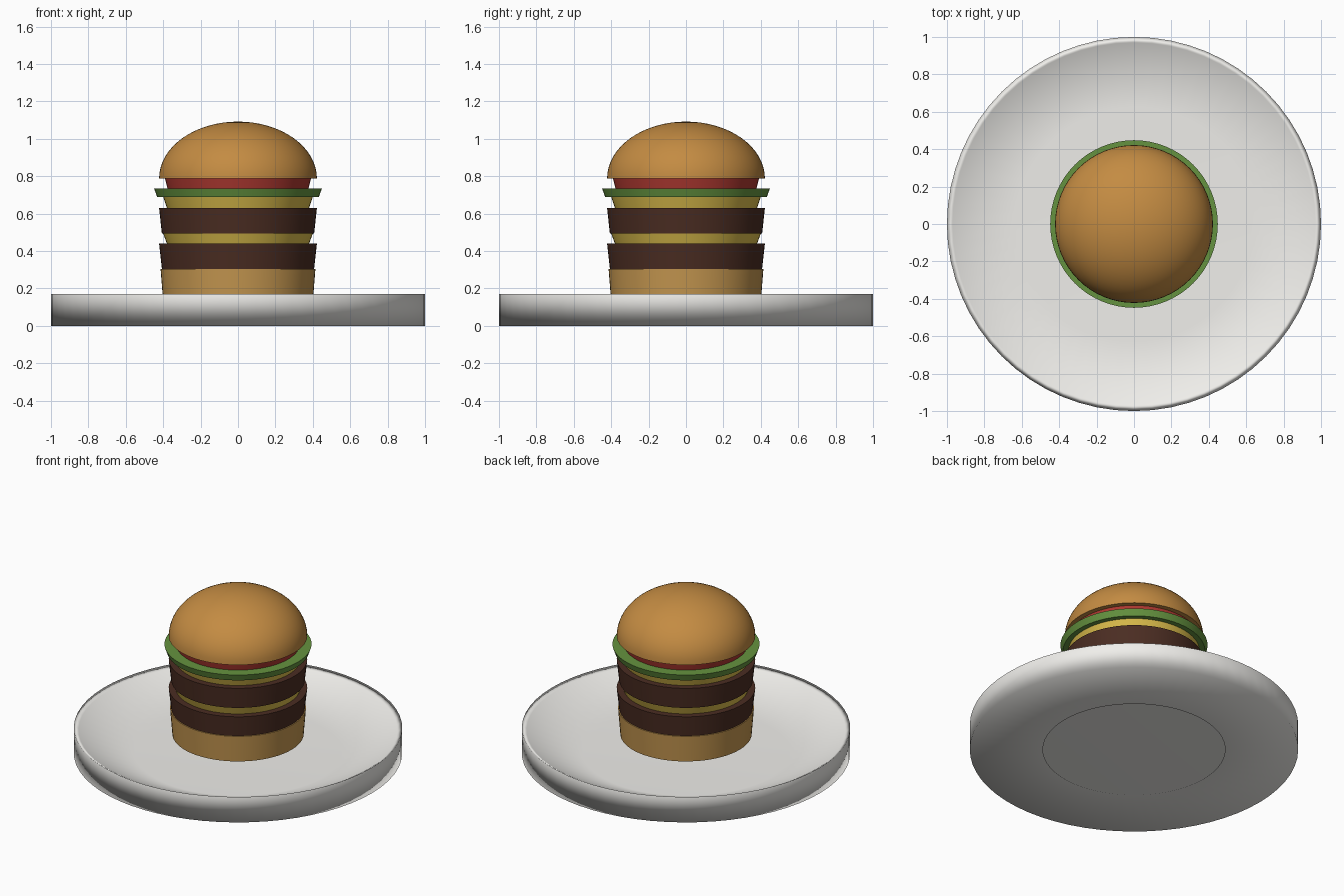
import bpy, bmesh
from math import sin, cos, pi

if "Cube" in bpy.data.objects:
    bpy.data.objects.remove(bpy.data.objects["Cube"])

SEG = 64


def material(name, rgb):
    m = bpy.data.materials.new(name)
    m.diffuse_color = (*rgb, 1)
    m.use_nodes = True
    m.node_tree.nodes["Principled BSDF"].inputs["Base Color"].default_value = m.diffuse_color
    return m


def lathe(name, profile, mat, sharp=True, cap_start=True):
    """Spin an (r, z) profile about z; open ends are capped, r = 0 is a pole."""
    bm = bmesh.new()
    rings = []
    for r, z in profile:
        if r == 0:
            rings.append([bm.verts.new((0, 0, z))] * SEG)
        else:
            rings.append([bm.verts.new((r * cos(2 * pi * i / SEG), r * sin(2 * pi * i / SEG), z))
                          for i in range(SEG)])
    for a, b in zip(rings, rings[1:]):
        for i in range(SEG):
            j = (i + 1) % SEG
            quad = [b[i], b[j], a[j], a[i]]
            bm.faces.new(list(dict.fromkeys(quad)))
    for ring in ([rings[0]] if cap_start else []) + [rings[-1]]:
        if ring[0] is not ring[1]:
            bm.faces.new(ring)
    bmesh.ops.recalc_face_normals(bm, faces=bm.faces[:])
    for f in bm.faces:
        f.smooth = True
    me = bpy.data.meshes.new(name)
    bm.to_mesh(me)
    bm.free()
    me.materials.append(mat)
    ob = bpy.data.objects.new(name, me)
    bpy.context.collection.objects.link(ob)
    if sharp:
        me.set_sharp_from_angle(angle=pi / 6)
    return ob


china = material("china", (0.87, 0.86, 0.83))
crust = material("crust", (0.55, 0.26, 0.055))
bread = material("bread", (0.56, 0.31, 0.08))
meat = material("meat", (0.07, 0.026, 0.016))
cheese = material("cheese", (0.70, 0.50, 0.07))
leaf = material("leaf", (0.13, 0.29, 0.05))
red = material("red", (0.42, 0.04, 0.03))

# deep plate, softly shaded over its rim, open ring underneath
plate = lathe("plate", [(0.555, 0), (1, 0), (1, 0.171), (0.97, 0.155), (0.63, 0.006)], china,
              sharp=False, cap_start=False)
wn = plate.modifiers.new("soft_shading", 'WEIGHTED_NORMAL')
wn.mode = 'FACE_AREA'
wn.weight = 50

# stacked fillings: name, bottom z, top z, bottom radius, top radius, material
layers = [
    ("bottom_bun", 0.13, 0.305, 0.40, 0.414, bread),
    ("lower_patty", 0.305, 0.44, 0.407, 0.422, meat),
    ("lower_cheese", 0.44, 0.493, 0.38, 0.40, cheese),
    ("upper_patty", 0.493, 0.631, 0.407, 0.422, meat),
    ("upper_cheese", 0.631, 0.69, 0.38, 0.40, cheese),
    ("lettuce", 0.69, 0.733, 0.433, 0.448, leaf),
    ("tomato", 0.733, 0.788, 0.377, 0.39, red),
]
for name, z0, z1, r0, r1, mat in layers:
    lathe(name, [(r0, z0), (r1, z1)], mat)

# domed top bun
N = 16
dome = [(0.422 * cos(pi / 2 * i / N), 0.788 + 0.304 * sin(pi / 2 * i / N)) for i in range(N)]
lathe("top_bun", dome + [(0, 1.092)], crust)
